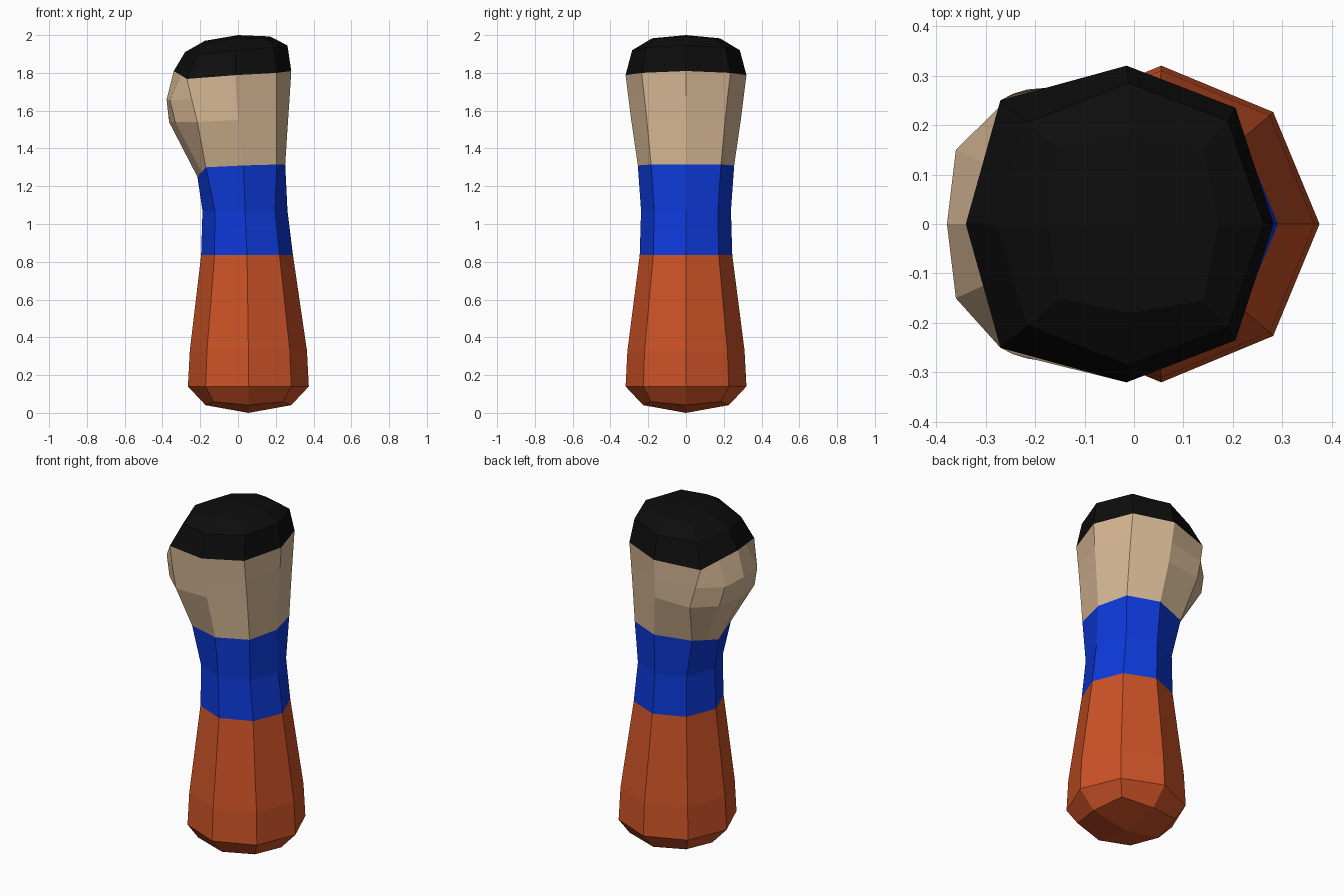
import bpy, bmesh, math

if "Cube" in bpy.data.objects:
    bpy.data.objects.remove(bpy.data.objects["Cube"])


def material(name, rgb):
    m = bpy.data.materials.new(name)
    m.diffuse_color = (*rgb, 1)
    m.use_nodes = True
    m.node_tree.nodes["Principled BSDF"].inputs["Base Color"].default_value = m.diffuse_color
    return m


ORANGE = material("burnt orange", (0.60, 0.085, 0.02))
BLUE = material("blue", (0.004, 0.042, 0.70))
TAN = material("skin tan", (0.68, 0.48, 0.30))
BLACK = material("black", (0.004, 0.004, 0.004))


def octagon(cx, rx, ry, z):
    """Half ring (y >= 0) of an eight-sided section, from +x round to -x."""
    return [(cx + rx * math.cos(math.radians(a)), ry * math.sin(math.radians(a)), z)
            for a in (0, 45, 90, 135, 180)]


def with_mid(half):
    """Add a point halfway along the last edge of a half ring."""
    a, b = half[-2:]
    return half[:-1] + [tuple((p + q) / 2 for p, q in zip(a, b)), b]


def loft(name, halves, mat, tip=None):
    """Skin mirrored half rings; a tip closes the last ring with four quads."""
    bm = bmesh.new()
    rings = []
    for half in halves:
        full = half + [(x, -y, z) for x, y, z in half[-2:0:-1]]
        rings.append([bm.verts.new(p) for p in full])
    n = len(rings[0])
    for lo, hi in zip(rings, rings[1:]):
        for i in range(n):
            j = (i + 1) % n
            bm.faces.new((lo[i], lo[j], hi[j], hi[i]))
    if tip:
        t = bm.verts.new(tip)
        last = rings[-1]
        for i in range(0, n, 2):
            bm.faces.new((last[i], last[i + 1], last[(i + 2) % n], t))
    bmesh.ops.recalc_face_normals(bm, faces=bm.faces)
    # open tubes: make sure the normals point outward
    if sum(f.normal.dot((f.calc_center_median().x, f.calc_center_median().y, 0))
           for f in bm.faces) < 0:
        bmesh.ops.reverse_faces(bm, faces=bm.faces)
    me = bpy.data.meshes.new(name)
    bm.to_mesh(me)
    bm.free()
    me.materials.append(mat)
    bpy.context.collection.objects.link(bpy.data.objects.new(name, me))


# Shared rings between the coloured parts
waist = octagon(0.048, 0.243, 0.245, 0.835)
neck = [(0.25, 0, 1.315), (0.205, 0.185, 1.315), (0.03, 0.255, 1.31),
        (-0.17, 0.185, 1.30), (-0.215, 0, 1.25)]
hairline = [(0.282, 0, 1.81), (0.205, 0.235, 1.80), (-0.015, 0.32, 1.788),
            (-0.27, 0.25, 1.768), (-0.34, 0, 1.81)]

# Lower body, closed by a flattened quad-sphere bottom
bottom = []
for i, a in enumerate((0, 45, 90, 135, 180)):
    r, z = (0.261, 0.059) if i % 2 else (0.227, 0.041)
    bottom.append((0.055 + r * math.cos(math.radians(a)),
                   r * math.sin(math.radians(a)), z))
loft("lower_body", [waist, octagon(0.055, 0.31, 0.31, 0.33),
                    octagon(0.055, 0.32, 0.32, 0.14), bottom],
     ORANGE, (0.055, 0, 0))

# Shirt
loft("shirt", [waist, octagon(0.037, 0.225, 0.238, 1.07), neck], BLUE)

# Face, bulging toward -x
cheek = [(0.265, 0, 1.55), (0.205, 0.207, 1.55), (0.0, 0.29, 1.55),
         (-0.215, 0.272, 1.54), (-0.332, 0.165, 1.54), (-0.365, 0, 1.54)]
brow = [(0.274, 0, 1.68), (0.205, 0.221, 1.68), (-0.008, 0.305, 1.67),
        (-0.245, 0.263, 1.66), (-0.36, 0.15, 1.655), (-0.378, 0, 1.66)]
loft("head", [with_mid(neck), cheek, brow, with_mid(hairline)], TAN)

# Hair cap
crown = [(0.262, 0, 1.945), (0.19, 0.208, 1.935), (-0.012, 0.285, 1.92),
         (-0.215, 0.205, 1.897), (-0.28, 0, 1.91)]
top = [(0.17, 0, 1.993), (0.14, 0.155, 1.98), (-0.01, 0.18, 1.983),
       (-0.15, 0.15, 1.955), (-0.175, 0, 1.97)]
loft("hair", [hairline, crown, top], BLACK, (0.0, 0, 2.0))
